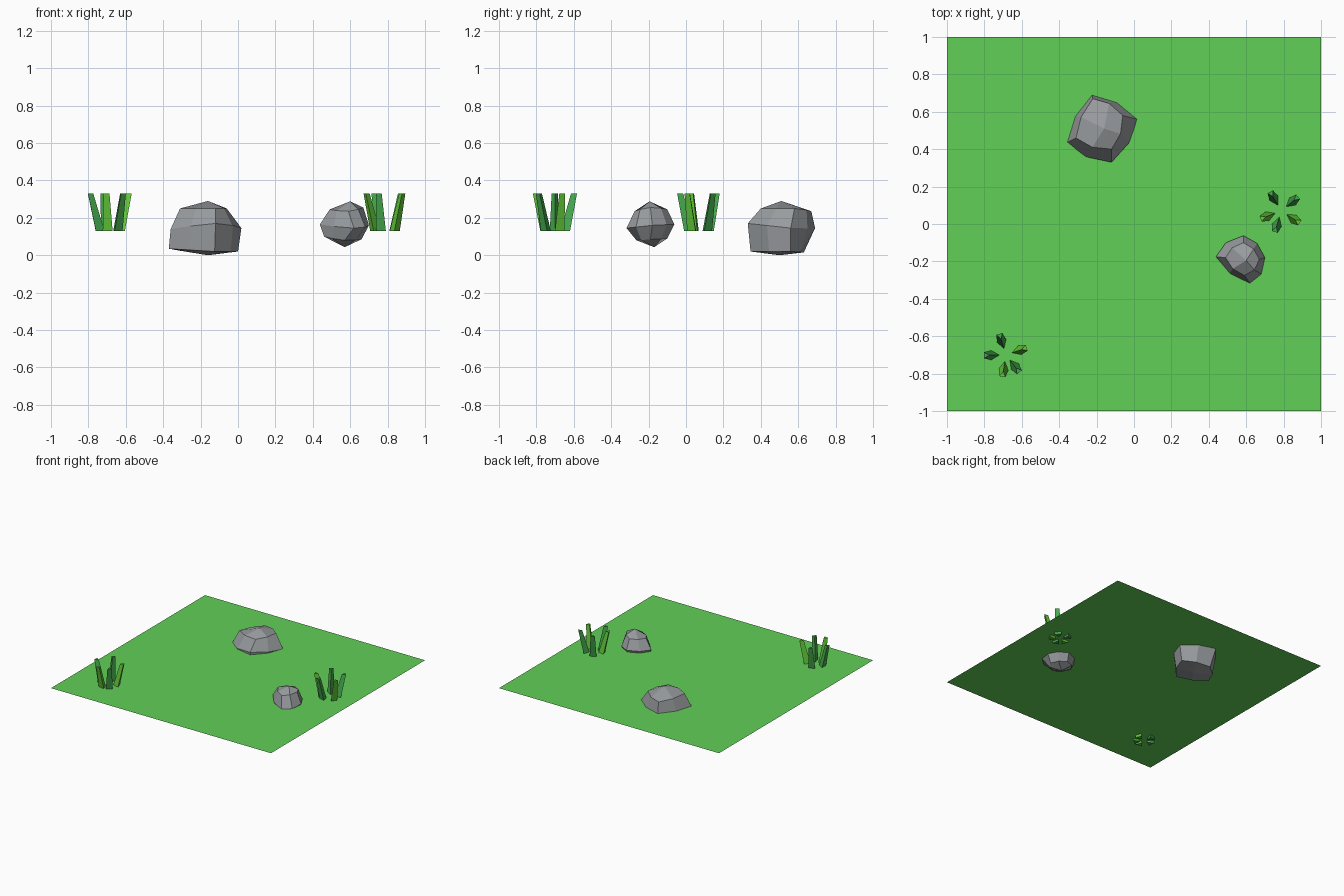
import bpy, math
from mathutils import Vector

if "Cube" in bpy.data.objects:
    bpy.data.objects.remove(bpy.data.objects["Cube"])


def material(name, rgb):
    m = bpy.data.materials.new(name)
    m.diffuse_color = (*rgb, 1)
    m.use_nodes = True
    m.node_tree.nodes["Principled BSDF"].inputs["Base Color"].default_value = m.diffuse_color
    return m


GROUND = material("meadow green", (0.118, 0.63, 0.092))
STONE = material("stone grey", (0.315, 0.33, 0.345))
LIME = material("lime green", (0.125, 0.60, 0.04))
LEAF = material("leaf green", (0.06, 0.40, 0.075))


def add_object(name, verts, faces, mat):
    me = bpy.data.meshes.new(name)
    me.from_pydata(verts, [], faces)
    me.materials.append(mat)
    ob = bpy.data.objects.new(name, me)
    bpy.context.collection.objects.link(ob)
    return ob


# Ground sheet
add_object("ground", [(-1, -1, .149), (1, -1, .149), (1, 1, .149), (-1, 1, .149)],
           [(0, 1, 2, 3)], GROUND)


# Rock: three rings of four corners, with bulged points between them, and two caps
def rock(name, rings, bottom, top, bulge):
    verts, faces = [], []
    for ring in rings:
        pts = [Vector(p) for p in ring]
        mid = sum(pts, Vector()) / 4
        for i in range(4):
            half = (pts[i] + pts[(i + 1) % 4]) / 2
            verts += [pts[i], mid + (half - mid) * bulge]
    for r in (0, 8):
        for i in range(8):
            j = (i + 1) % 8
            faces.append((r + i, r + j, r + 8 + j, r + 8 + i))
    verts += [Vector(bottom), Vector(top)]
    for i in range(0, 8, 2):
        a, b, c = (i - 1) % 8, i, i + 1
        faces.append((24, c, b, a))
        faces.append((25, 16 + a, 16 + b, 16 + c))
    add_object(name, verts, faces, STONE)


# Corners run anticlockwise seen from above: left, front, right, back
rock("large_rock",
     [[(-.37, .435, .035), (-.125, .345, .02), (0, .56, .02), (-.22, .63, .015)],
      [(-.36, .435, .14), (-.12, .33, .17), (.018, .56, .145), (-.225, .69, .145)],
      [(-.31, .46, .25), (-.12, .40, .25), (-.06, .58, .25), (-.22, .67, .235)]],
     (-.16, .50, 0), (-.16, .51, .29), 1.2)
rock("small_rock",
     [[(.46, -.19, .10), (.57, -.265, .08), (.66, -.19, .085), (.57, -.10, .09)],
      [(.438, -.175, .165), (.62, -.318, .145), (.70, -.18, .16), (.585, -.062, .165)],
      [(.49, -.18, .245), (.59, -.275, .235), (.67, -.19, .255), (.585, -.10, .245)]],
     (.57, -.17, .043), (.60, -.195, .288), 1.28)


# Grass blade: tapered three-sided prism leaning outward, flat side out
def blade(name, cx, cy, deg, mat):
    a = math.radians(deg)
    verts = []
    for dist, radius, z in ((.06, .031, .13), (.108, .019, .33)):
        ox, oy = cx + dist * math.cos(a), cy + dist * math.sin(a)
        for k in range(3):
            t = a + math.pi + k * math.tau / 3
            verts.append((ox + radius * math.cos(t), oy + radius * math.sin(t), z))
    add_object(name, verts, [(2, 1, 0), (3, 4, 5), (0, 1, 4, 3), (1, 2, 5, 4), (2, 0, 3, 5)], mat)


tufts = {
    "left_grass": (-.685, -.70, [(107, LEAF), (19, LIME), (-52, LEAF), (-99, LIME), (181, LEAF)]),
    "right_grass": (.787, .07, [(120, LEAF), (40, LEAF), (-33, LIME), (-107, LEAF), (201, LIME)]),
}
for name, (cx, cy, blades) in tufts.items():
    for n, (deg, mat) in enumerate(blades, 1):
        blade(f"{name}_blade_{n}", cx, cy, deg, mat)
